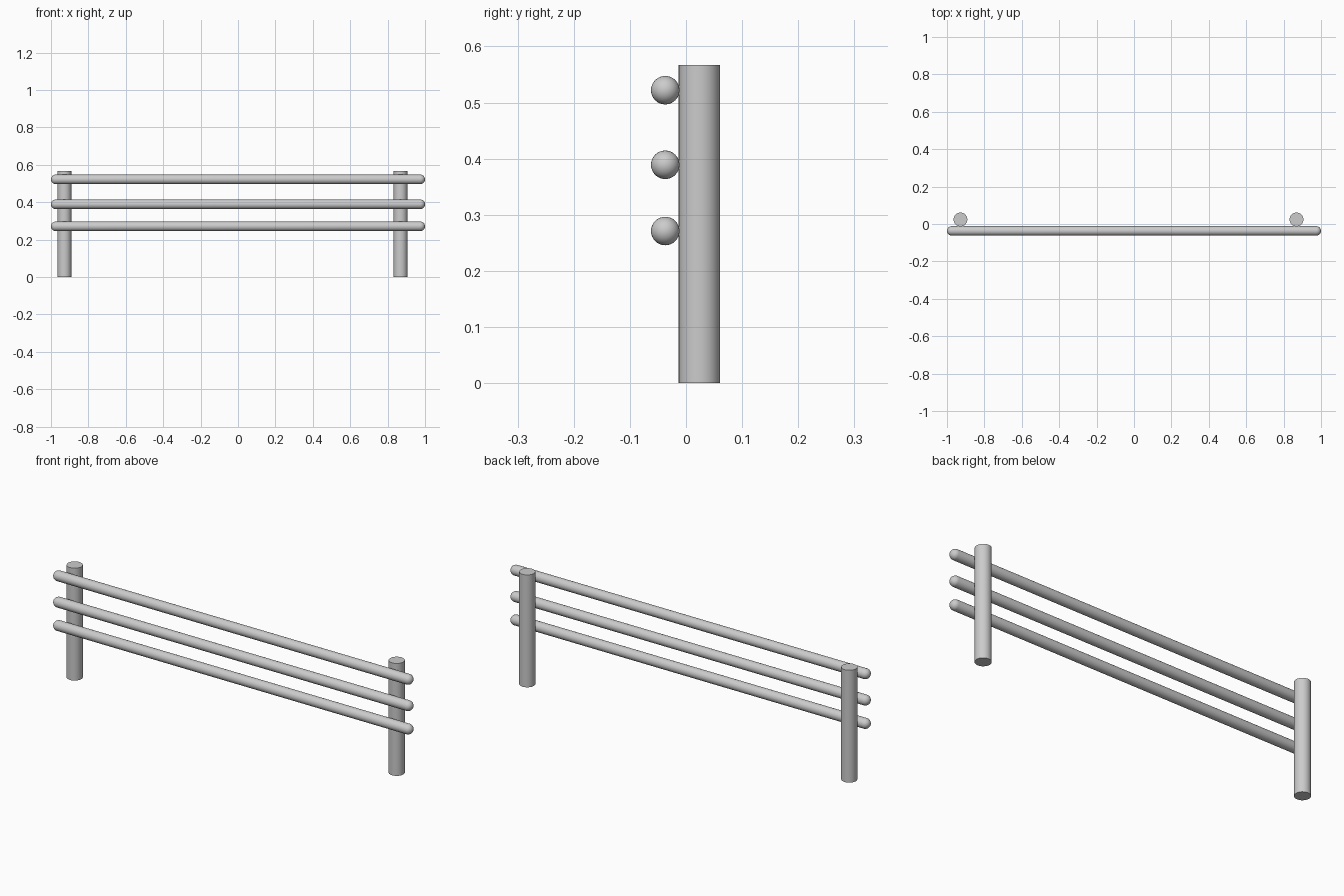
import bpy, bmesh, math
from mathutils import Matrix

if "Cube" in bpy.data.objects:
    bpy.data.objects.remove(bpy.data.objects["Cube"])

POST_R, POST_H, POST_Y = 0.037, 0.567, 0.024
RAIL_R, RAIL_Y = 0.0254, -0.037


def lathe(name, profile, matrix, sides=32):
    """Revolve (radius, height) points around z, then place the result."""
    bm = bmesh.new()
    verts = [bm.verts.new((r, 0, z)) for r, z in profile]
    edges = [bm.edges.new(pair) for pair in zip(verts, verts[1:])]
    bmesh.ops.spin(bm, geom=verts + edges, cent=(0, 0, 0), axis=(0, 0, 1),
                   angle=math.tau, steps=sides)
    bmesh.ops.remove_doubles(bm, verts=bm.verts, dist=1e-5)
    bmesh.ops.transform(bm, matrix=matrix, verts=bm.verts)
    bmesh.ops.recalc_face_normals(bm, faces=bm.faces)
    mesh = bpy.data.meshes.new(name)
    bm.to_mesh(mesh)
    bm.free()
    obj = bpy.data.objects.new(name, mesh)
    bpy.context.collection.objects.link(obj)
    bpy.context.view_layer.objects.active = obj
    obj.select_set(True)
    bpy.ops.object.shade_smooth_by_angle(angle=math.radians(35))
    obj.select_set(False)


# Upright round posts with flat ends
post_profile = [(0, 0), (POST_R, 0), (POST_R, POST_H), (0, POST_H)]
for side, x in (("left", -0.928), ("right", 0.869)):
    lathe(f"{side}_post", post_profile, Matrix.Translation((x, POST_Y, 0)))

# Horizontal rails with rounded ends, fixed to the front of the posts
arc = [(RAIL_R * math.sin(a), 1 - RAIL_R + RAIL_R * math.cos(a))
       for a in (math.pi / 2 * i / 8 for i in range(9))]
rail_profile = arc + [(r, -z) for r, z in reversed(arc)]
for level, z in (("lower", 0.271), ("middle", 0.389), ("upper", 0.522)):
    place = Matrix.Translation((0, RAIL_Y, z)) @ Matrix.Rotation(math.pi / 2, 4, "Y")
    lathe(f"{level}_rail", rail_profile, place)
